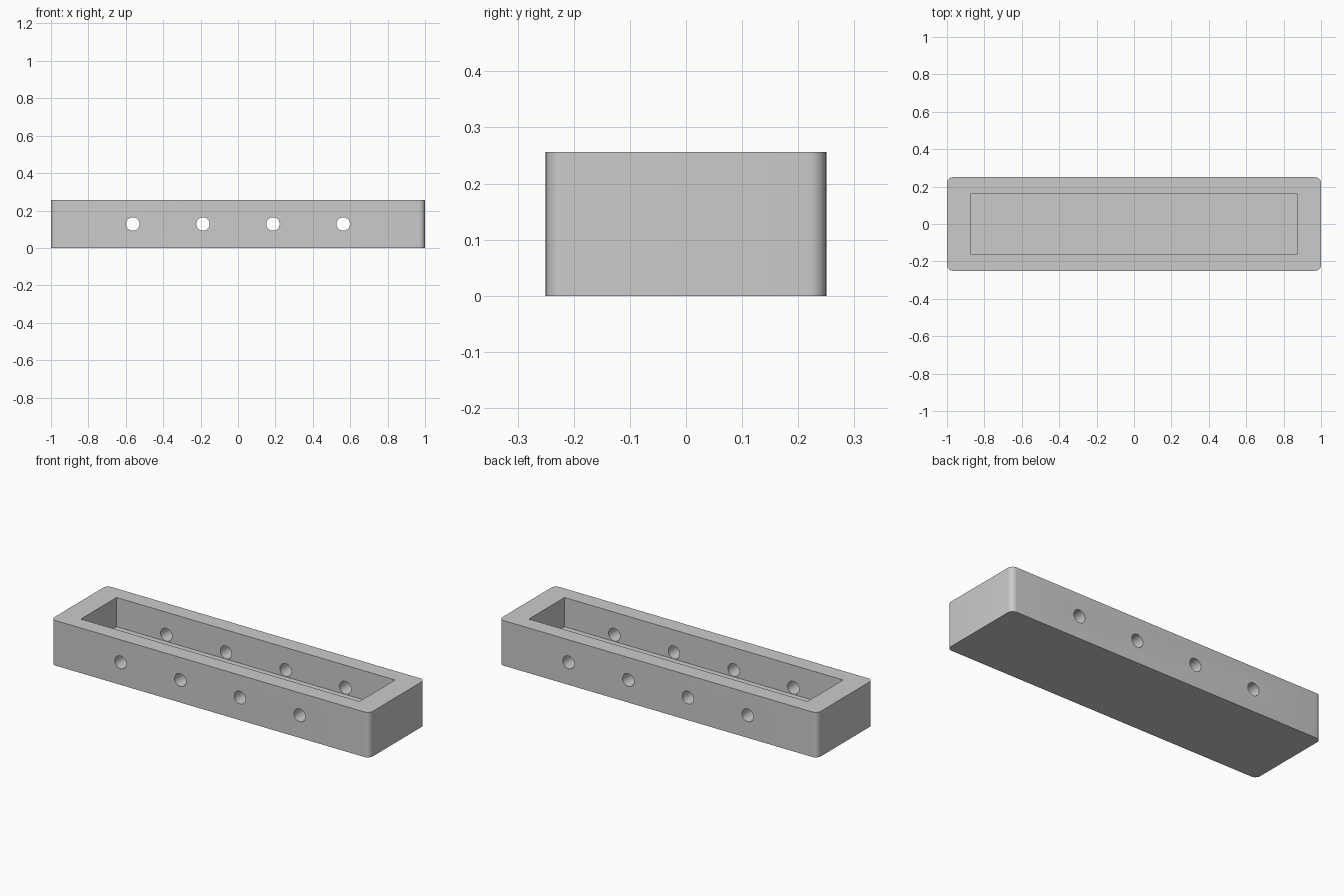
import bpy, math

if "Cube" in bpy.data.objects:
    bpy.data.objects.remove(bpy.data.objects["Cube"])

L, W, H = 2.0, 0.5, 0.256        # outer size
POCKET_X, POCKET_Y = 0.875, 0.16  # half sizes of the pocket
FLOOR = 0.09                      # pocket floor height
HOLE_R = 0.036

grey = bpy.data.materials.new("plain grey")
grey.diffuse_color = (0.6, 0.6, 0.6, 1)
grey.use_nodes = True
grey.node_tree.nodes["Principled BSDF"].inputs["Base Color"].default_value = grey.diffuse_color


def box(name, size, centre):
    bpy.ops.mesh.primitive_cube_add(size=1, location=centre)
    o = bpy.context.object
    o.name = name
    o.scale = size
    bpy.ops.object.transform_apply(location=True, rotation=True, scale=True)
    return o


def select_only(o):
    bpy.ops.object.select_all(action='DESELECT')
    o.select_set(True)
    bpy.context.view_layer.objects.active = o


def cut(target, cutter):
    cutter.hide_render = True
    m = target.modifiers.new("cut", 'BOOLEAN')
    m.operation = 'DIFFERENCE'
    m.solver = 'EXACT'
    m.object = cutter
    select_only(target)
    bpy.ops.object.modifier_apply(modifier=m.name)
    bpy.data.objects.remove(cutter, do_unlink=True)


# Block with rounded vertical corners
body = box("tray_body", (L, W, H), (0, 0, H / 2))
body.data.materials.append(grey)
weights = body.data.attributes.new("bevel_weight_edge", 'FLOAT', 'EDGE')
for e in body.data.edges:
    a, b = (body.data.vertices[i].co for i in e.vertices)
    weights.data[e.index].value = 1.0 if abs(a.z - b.z) > 0.1 else 0.0
bev = body.modifiers.new("round corners", 'BEVEL')
bev.limit_method = 'WEIGHT'
bev.width = 0.031
bev.segments = 8
select_only(body)
bpy.ops.object.modifier_apply(modifier=bev.name)

# Open pocket in the top
cut(body, box("pocket_cutter", (2 * POCKET_X, 2 * POCKET_Y, 0.4),
              (0, 0, FLOOR + 0.2)))

# Four holes straight through both long walls
for i in range(4):
    bpy.ops.mesh.primitive_cylinder_add(
        vertices=40, radius=HOLE_R, depth=1.0,
        location=(-0.5625 + 0.375 * i, 0, H / 2),
        rotation=(math.pi / 2, 0, 0))
    hole = bpy.context.object
    hole.name = "hole_cutter"
    cut(body, hole)

select_only(body)
bpy.ops.object.shade_smooth_by_angle(angle=math.radians(30))
